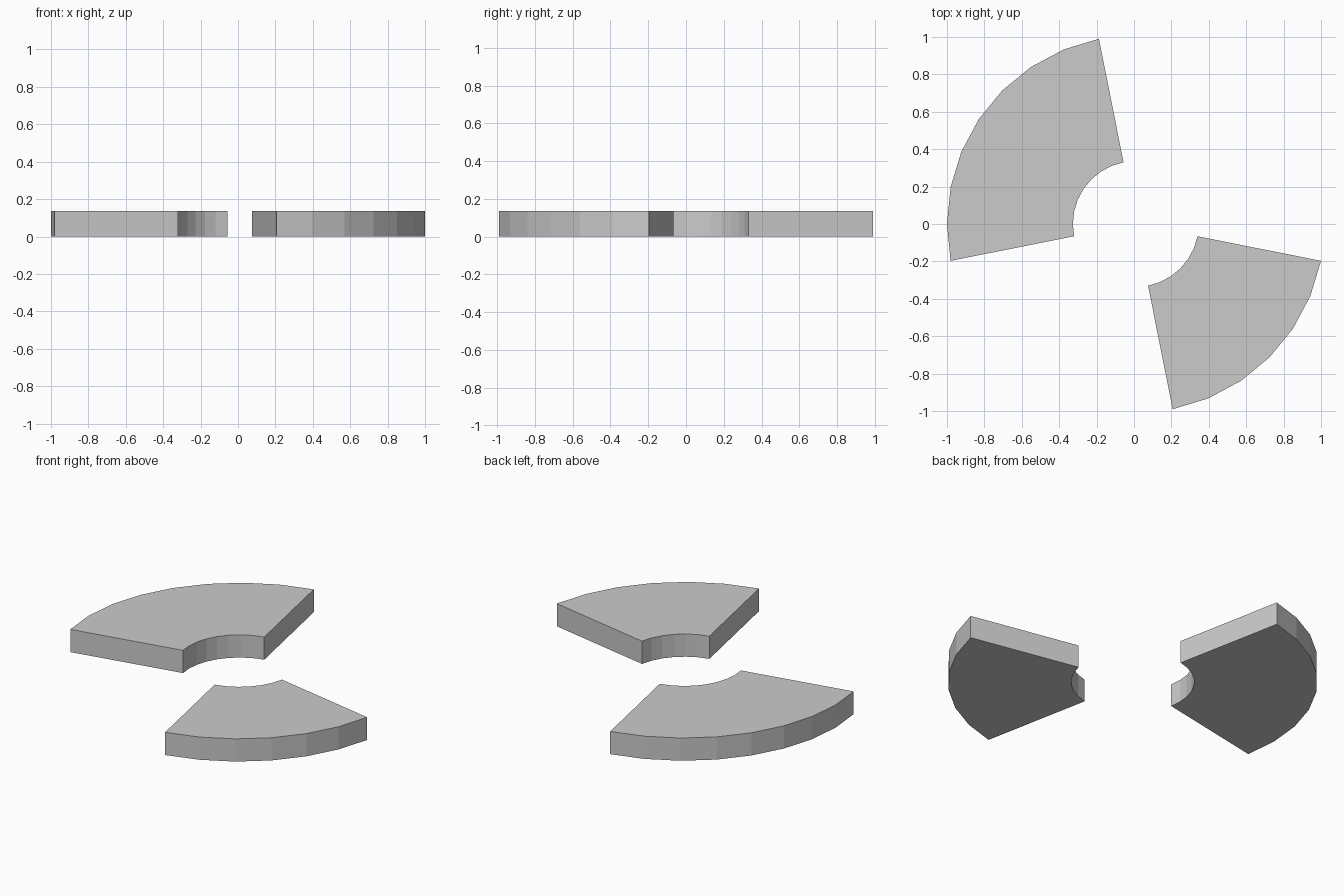
import bpy, bmesh
from math import cos, sin, radians

if "Cube" in bpy.data.objects:
    bpy.data.objects.remove(bpy.data.objects["Cube"])

OUTER = 1.0096          # outer radius
INNER = OUTER / 3       # inner radius
HEIGHT = 0.137
CENTRE_X = 0.0096
STEP = 11.25            # one side of a 32-sided ring


def ring_sector(name, first, count):
    """Flat slab cut from a 32-sided ring, starting at side `first`."""
    angles = [radians(STEP * (first + i)) for i in range(count + 1)]
    outline = [(OUTER * cos(a), OUTER * sin(a)) for a in angles]
    outline += [(INNER * cos(a), INNER * sin(a)) for a in reversed(angles)]

    bm = bmesh.new()
    base = bm.faces.new([bm.verts.new((x + CENTRE_X, y, 0)) for x, y in outline])
    top = bmesh.ops.extrude_face_region(bm, geom=[base], use_keep_orig=True)["geom"]
    bmesh.ops.translate(bm, vec=(0, 0, HEIGHT),
                        verts=[v for v in top if isinstance(v, bmesh.types.BMVert)])
    bmesh.ops.recalc_face_normals(bm, faces=bm.faces)
    mesh = bpy.data.meshes.new(name)
    bm.to_mesh(mesh)
    bm.free()
    obj = bpy.data.objects.new(name, mesh)
    bpy.context.collection.objects.link(obj)
    return obj


# Wide slab at back left, narrow slab at front right
ring_sector("large_ring_segment", 9, 8)
ring_sector("small_ring_segment", 25, 6)
